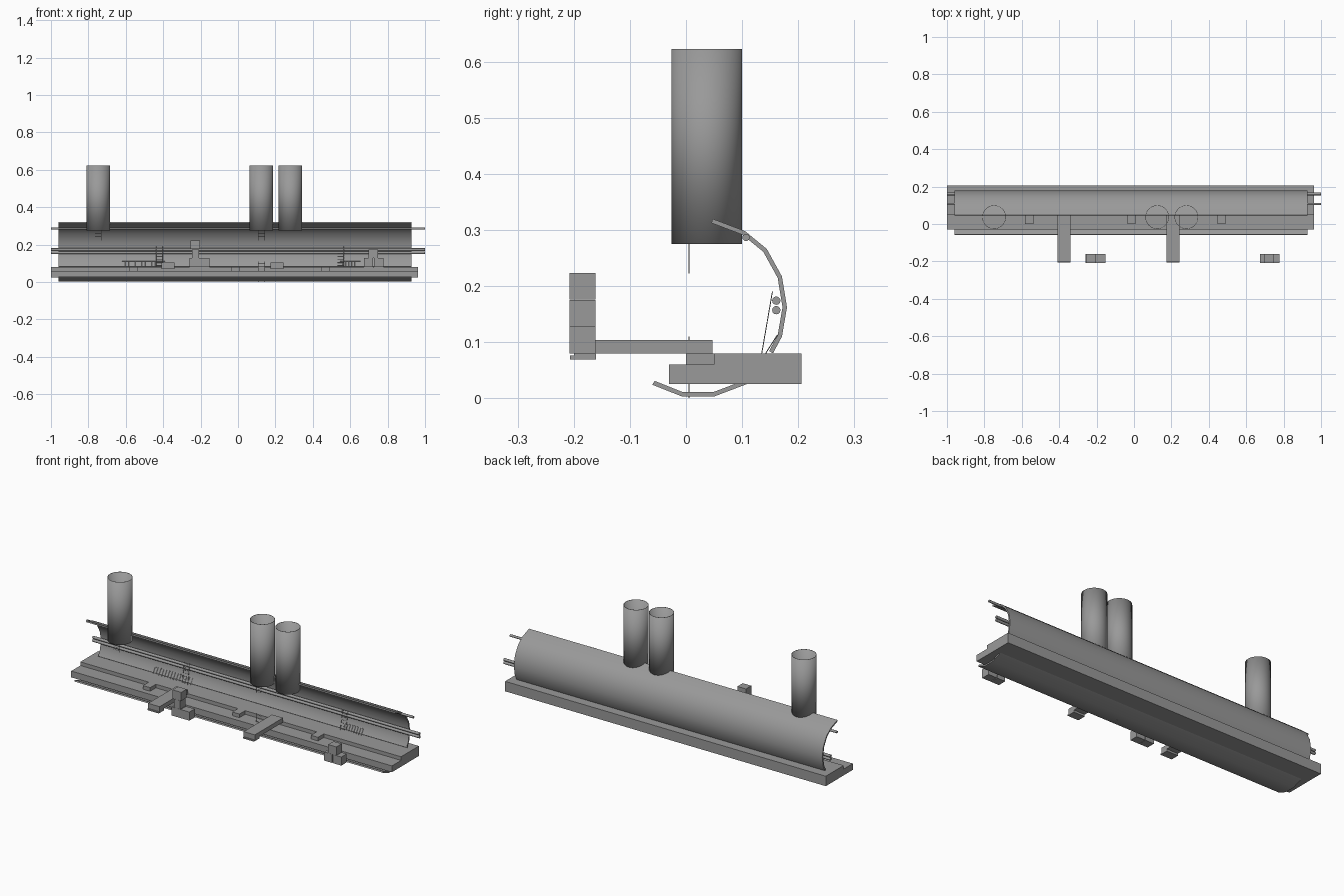
import bpy, bmesh, math
from mathutils import Vector

if "Cube" in bpy.data.objects:
    bpy.data.objects.remove(bpy.data.objects["Cube"])

# Dark grey used on every part
grey = bpy.data.materials.new("dark_grey")
grey.diffuse_color = (0.32, 0.32, 0.32, 1)
grey.use_nodes = True
grey.node_tree.nodes["Principled BSDF"].inputs["Base Color"].default_value = grey.diffuse_color


def finish(bm, name, smooth=False):
    bmesh.ops.recalc_face_normals(bm, faces=bm.faces)
    mesh = bpy.data.meshes.new(name)
    bm.to_mesh(mesh)
    bm.free()
    mesh.materials.append(grey)
    ob = bpy.data.objects.new(name, mesh)
    bpy.context.collection.objects.link(ob)
    if smooth:
        bpy.ops.object.select_all(action='DESELECT')
        ob.select_set(True)
        bpy.context.view_layer.objects.active = ob
        bpy.ops.object.shade_smooth_by_angle(angle=math.radians(40))
    return ob


def extrude_x(name, profile, x0, x1, smooth=False):
    """Solid made from a closed (y, z) profile swept along x."""
    bm = bmesh.new()
    ends = [[bm.verts.new((x, y, z)) for y, z in profile] for x in (x0, x1)]
    for end in ends:
        bm.faces.new(end)
    for i in range(len(profile)):
        bm.faces.new((ends[0][i - 1], ends[0][i], ends[1][i], ends[1][i - 1]))
    return finish(bm, name, smooth)


def box(name, x0, x1, y0, y1, z0, z1):
    return extrude_x(name, [(y0, z0), (y1, z0), (y1, z1), (y0, z1)], x0, x1)


def shell(name, outer, x0, x1, thick, center):
    """Curved plate: outer polyline thickened towards a centre."""
    c = Vector(center)
    pts = [Vector(p) for p in outer]
    inner = [p + (c - p).normalized() * thick for p in pts]
    return extrude_x(name, [tuple(p) for p in pts + inner[::-1]], x0, x1, True)


def rod(bm, a, b, r, sides=4):
    a, b = Vector(a), Vector(b)
    d = b - a
    m = d.to_track_quat('Z', 'Y').to_matrix().to_4x4()
    m.translation = (a + b) / 2
    bmesh.ops.create_cone(bm, cap_ends=True, segments=sides, radius1=r,
                          radius2=r, depth=d.length, matrix=m)


THIN = 0.0008


def ladder(name, x, bottom, top, rungs, width=0.034):
    """Two rails with evenly spaced rungs; bottom and top are (y, z)."""
    bm = bmesh.new()
    b, t = Vector(bottom), Vector(top)
    for s in (-1, 1):
        rod(bm, (x + s * width / 2, *b), (x + s * width / 2, *t), THIN)
    for i in range(rungs):
        p = b.lerp(t, (i + 0.5) / rungs)
        rod(bm, (x - width / 2, *p), (x + width / 2, *p), THIN)
    return finish(bm, name)


# Stepped platform with small blocks on its lower front ledge
extrude_x("platform", [(-0.03, 0.025), (0.206, 0.025), (0.206, 0.08),
                       (0.05, 0.08), (0.05, 0.06), (-0.03, 0.06)], -1.0, 0.963)
for i, x in enumerate((-0.56, -0.013, 0.468)):
    box(f"ledge_block_{i}", x - 0.022, x + 0.022, 0.0, 0.051, 0.059, 0.08)

# Tunnel walls
shell("upper_tunnel_wall",
      [(0.047, 0.320), (0.105, 0.298), (0.144, 0.266), (0.171, 0.217),
       (0.180, 0.162), (0.171, 0.110), (0.155, 0.080)],
      -0.96, 0.928, 0.008, (0.02, 0.165))
shell("lower_tunnel_floor",
      [(-0.060, 0.024), (-0.007, 0.003), (0.050, 0.003), (0.108, 0.025)],
      -0.96, 0.928, 0.008, (0.02, 0.165))

# Service pipes running the full length
for i, (y, z, r) in enumerate(((0.107, 0.2865, 0.0065), (0.161, 0.174, 0.0075),
                               (0.161, 0.157, 0.0075))):
    bm = bmesh.new()
    rod(bm, (-1, y, z), (1, y, z), r, 12)
    finish(bm, f"service_pipe_{i}", True)

# Open vertical shafts with a thin wall
for i, x in enumerate((-0.748, 0.124, 0.28)):
    bm = bmesh.new()
    bmesh.ops.create_cone(bm, cap_ends=False, segments=48, radius1=0.063,
                          radius2=0.063, depth=0.347)
    bmesh.ops.translate(bm, verts=bm.verts, vec=(x, 0.0368, 0.4485))
    wall = finish(bm, f"shaft_{i}", True).modifiers.new("wall", 'SOLIDIFY')
    wall.thickness = 0.002
    wall.offset = -1

# Ladders below the shafts, through the floor, and leaning on the wall
for i, x in enumerate((-0.748, 0.126)):
    ladder(f"shaft_ladder_{i}", x, (0.005, 0.222), (0.005, 0.285), 4)
ladder("floor_ladder", 0.126, (0.005, 0.0), (0.005, 0.11), 6)
for i, x in enumerate((-0.42, 0.549)):
    ladder(f"wall_ladder_{i}", x, (0.135, 0.08), (0.154, 0.19), 7)

# Leaning picket racks
for i, (x0, x1, n) in enumerate(((-0.62, -0.39, 14), (0.545, 0.655, 8))):
    bm = bmesh.new()
    rod(bm, (x0, 0.162, 0.112), (x1, 0.162, 0.112), THIN)
    for k in range(n):
        x = x0 + (x1 - x0) * k / (n - 1)
        rod(bm, (x, 0.142, 0.08), (x, 0.163, 0.113), THIN)
    finish(bm, f"picket_rack_{i}")

# Jetties with a deeper lipped outer end
for i, (x0, x1) in enumerate(((-0.41, -0.34), (0.175, 0.243))):
    extrude_x(f"jetty_{i}", [(0.047, 0.104), (-0.200, 0.104), (-0.200, 0.076),
                             (-0.207, 0.076), (-0.207, 0.069),
                             (-0.160, 0.069), (-0.160, 0.080),
                             (0.047, 0.080)], x0, x1)

# Crate stacks: (x start, x end, level)
crates = [(-0.26, -0.207, 0), (-0.205, -0.152, 0), (-0.245, -0.209, 1),
          (-0.254, -0.202, 2), (0.673, 0.722, 0), (0.726, 0.778, 0),
          (0.698, 0.748, 1)]
for i, (x0, x1, level) in enumerate(crates):
    z = 0.08 + level * 0.0478
    box(f"crate_{i}", x0, x1, -0.208, -0.161, z, z + 0.0475)
